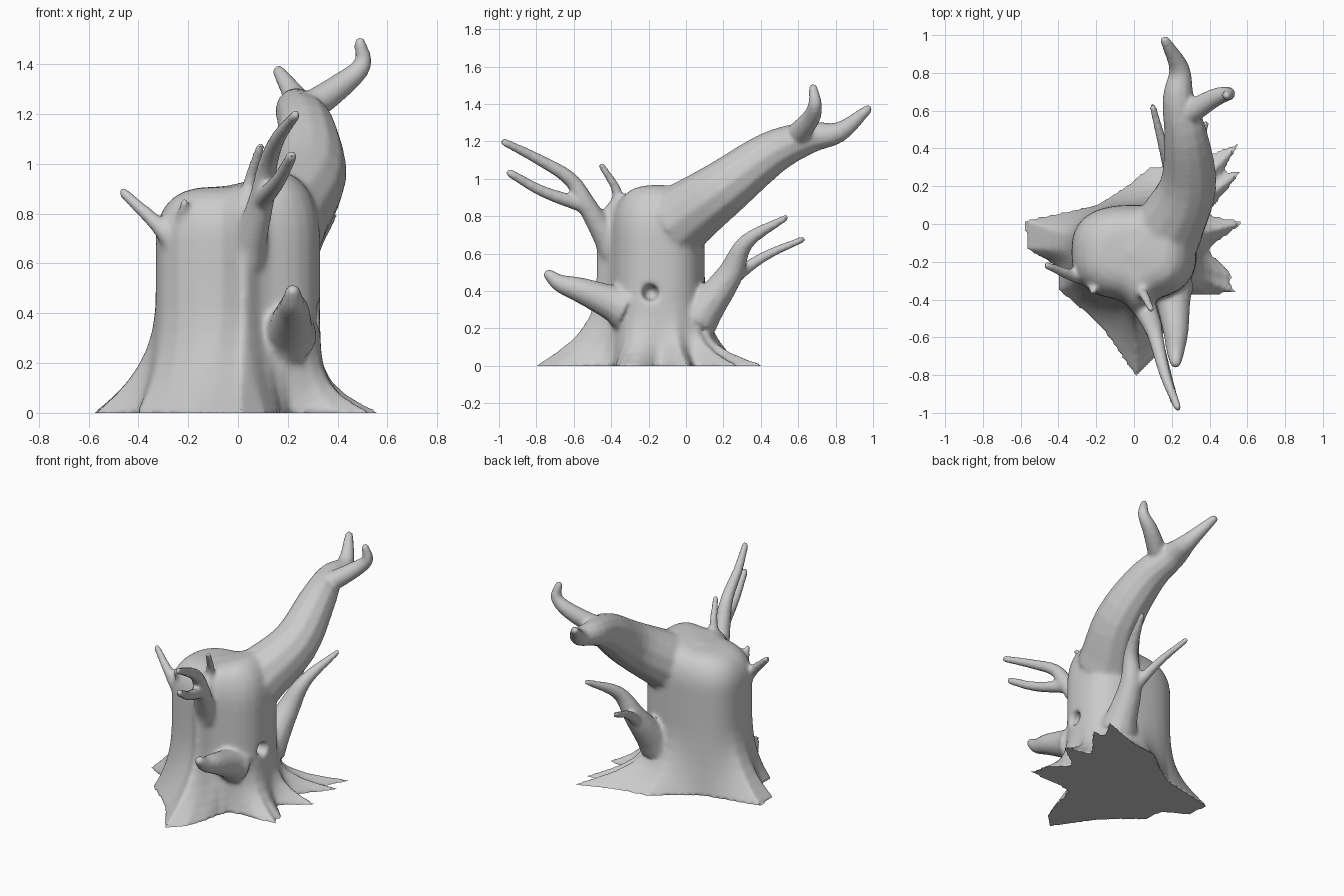
import bpy, bmesh
from math import cos, sin, pi, exp, hypot
from mathutils import Vector

if "Cube" in bpy.data.objects:
    bpy.data.objects.remove(bpy.data.objects["Cube"])

CENTRE = Vector((0, -.15))


def loft(rings, name):
    """Skin a list of closed rings and cap both ends."""
    bm = bmesh.new()
    vs = [[bm.verts.new(p) for p in r] for r in rings]
    n = len(vs[0])
    for a, b in zip(vs, vs[1:]):
        for i in range(n):
            j = (i + 1) % n
            bm.faces.new((a[i], a[j], b[j], b[i]))
    bm.faces.new(vs[0])
    bm.faces.new(vs[-1])
    bmesh.ops.recalc_face_normals(bm, faces=bm.faces[:])
    me = bpy.data.meshes.new(name)
    bm.to_mesh(me)
    bm.free()
    ob = bpy.data.objects.new(name, me)
    bpy.context.collection.objects.link(ob)
    return ob


def limb(name, r0, r1, pts, power=.5, sides=12, steps=4):
    """Limb along a smooth path, thinning from r0 to r1, with a rounded tip."""
    n = len(pts) - 1
    P = [Vector(p) for p in pts]
    P = [2 * P[0] - P[1]] + P + [2 * P[-1] - P[-2]]
    path = []
    for i in range(n * steps + 1):
        s = min(i // steps, n - 1)
        t = i / steps - s
        a, b, c, d = P[s:s + 4]
        p = .5 * (2*b + (c-a)*t + (2*a-5*b+4*c-d)*t*t + (3*b-a-3*c+d)*t**3)
        path.append((p, r0 + (r1 - r0) * (i / steps / n) ** power))
    end = path[-1][0]
    d = (end - path[-2][0]).normalized() * r1
    path += [(end + d * .6, r1 * .8), (end + d, r1 * .3)]
    rings = []
    for i, (p, r) in enumerate(path):
        t = (path[min(i+1, len(path)-1)][0] - path[max(i-1, 0)][0]).normalized()
        side = Vector((0, 1, 0)) if abs(t.x) > .95 else Vector((1, 0, 0))
        u = (side - t * t.dot(side)).normalized()
        v = t.cross(u)
        rings.append([p + r * (u*cos(2*pi*k/sides) + v*sin(2*pi*k/sides)) for k in range(sides)])
    return loft(rings, name)


def apply(target, kind, **settings):
    m = target.modifiers.new(kind, kind)
    for key, value in settings.items():
        setattr(m, key, value)
    bpy.context.view_layer.objects.active = target
    bpy.ops.object.modifier_apply(modifier=m.name)


def boolean(target, other, op):
    apply(target, 'BOOLEAN', object=other, operation=op, solver='EXACT')
    bpy.data.objects.remove(other)


def trunk_point(p):
    """Point of the rounded-square trunk section in the direction of p."""
    d = (p - CENTRE).normalized()
    r = (abs(d.x / .33) ** 2.6 + abs(d.y / .25) ** 2.6) ** (-1 / 2.6)
    q = CENTRE + d * r
    if d.y < 0:                                   # ridge down the front
        q.y -= .08 * exp(-((q.x - .02) / .06) ** 2)
    return q


# root tips on the ground (x, y) and how deep the notch after each one cuts in
tips = [(-.58, .02, 0), (-.57, -.13, .14), (-.40, -.35, .08), (.01, -.81, 0), (.11, -.71, .36),
        (.54, -.36, .03), (.52, -.27, .27), (.58, .01, .3), (.57, .28, .14), (.56, .43, .05),
        (.08, .3, .03), (-.2, .1, 0)]
base = []
for (x, y, cut), (x2, y2, _) in zip(tips, tips[1:] + tips[:1]):
    for k in range(6):
        p = Vector((x, y)).lerp(Vector((x2, y2)), k / 6)
        base.append(p.lerp(CENTRE, cut * sin(pi * k / 6) ** 1.4))
body = [trunk_point(p) for p in base]

# trunk: roots flare out of the body, low and thin on the right
rings = []
for i in range(9):
    z = .5 * (i / 8) ** 1.4
    ring = []
    for b, q in zip(base, body):
        fall = 2.6 + 2.4 * max(0, min(1, b.x * 2))
        p = q.lerp(b, (1 - z / .5) ** fall)
        ring.append((p.x, p.y, z))
    rings.append(ring)
# rounded top, raised towards the right
for i in range(8):
    a = i / 7 * pi * .49
    ring = []
    for q in body:
        p = CENTRE.lerp(q, cos(a) ** .5)
        lift = .075 * max(0, min(1, p.x * 5 + .1))
        ring.append((p.x, p.y, .70 + (.21 + lift) * sin(a)))
    rings.append(ring)
trunk = loft(rings, "tree_stump")

# limbs and their side prongs, each starting inside its parent
limbs = [
    limb("main_limb", .195, .026, [(.17, -.05, .77), (.285, .2, .95), (.275, .46, 1.14),
         (.235, .66, 1.22), (.24, .82, 1.25), (.165, .97, 1.37)], .85),
    limb("main_limb_prong", .07, .024, [(.25, .56, 1.2), (.42, .665, 1.32),
         (.5, .69, 1.4), (.49, .68, 1.485)], .8),
    limb("front_limb", .085, .021, [(.03, -.39, .62), (.095, -.53, .86), (.12, -.62, 1),
         (.165, -.8, 1.11), (.23, -.97, 1.195)]),
    limb("front_limb_prong", .05, .023, [(.09, -.52, .85), (.16, -.76, .93), (.215, -.94, 1.03)]),
    limb("front_limb_shoot", .05, .021, [(.05, -.45, .76), (.045, -.365, .91), (.09, -.45, 1.07)]),
    limb("left_limb", .085, .021, [(-.2, -.23, .58), (-.29, -.28, .72), (-.46, -.22, .885)]),
    limb("left_limb_shoot", .045, .02, [(-.24, -.27, .67), (-.215, -.36, .845)]),
    limb("front_stub", .125, .032, [(.2, -.33, .31), (.22, -.55, .4), (.22, -.67, .44),
         (.22, -.73, .485)], .5),
    limb("back_limb", .12, .018, [(.18, .06, .25), (.22, .23, .48), (.29, .32, .66), (.38, .53, .79)], .7),
    limb("back_limb_prong", .05, .018, [(.21, .21, .44), (.155, .41, .58), (.1, .62, .675)]),
]
for ob in limbs:
    boolean(trunk, ob, 'UNION')

# knot hole on the right side
hole = limb("knot_hole_cutter", .075, .04, [(.45, -.19, .39), (.28, -.19, .39)], 1)
hole.hide_render = True
boolean(trunk, hole, 'DIFFERENCE')

# melt the joints together, keeping the ground edge crisp and the thin limbs full
apply(trunk, 'REMESH', mode='VOXEL', voxel_size=.012)
group = trunk.vertex_groups.new(name="blend")
for v in trunk.data.vertices:
    far = hypot(v.co.x, v.co.y + .15)
    w = max(0, min(1, (v.co.z - .03) / .1)) * max(.25, min(1, (.55 - far) / .15))
    group.add([v.index], w, 'REPLACE')
apply(trunk, 'SMOOTH', factor=.5, iterations=14, vertex_group="blend")

# smooth shading with kept creases
bpy.ops.object.select_all(action='DESELECT')
trunk.select_set(True)
bpy.context.view_layer.objects.active = trunk
bpy.ops.object.shade_smooth_by_angle(angle=pi / 4)
